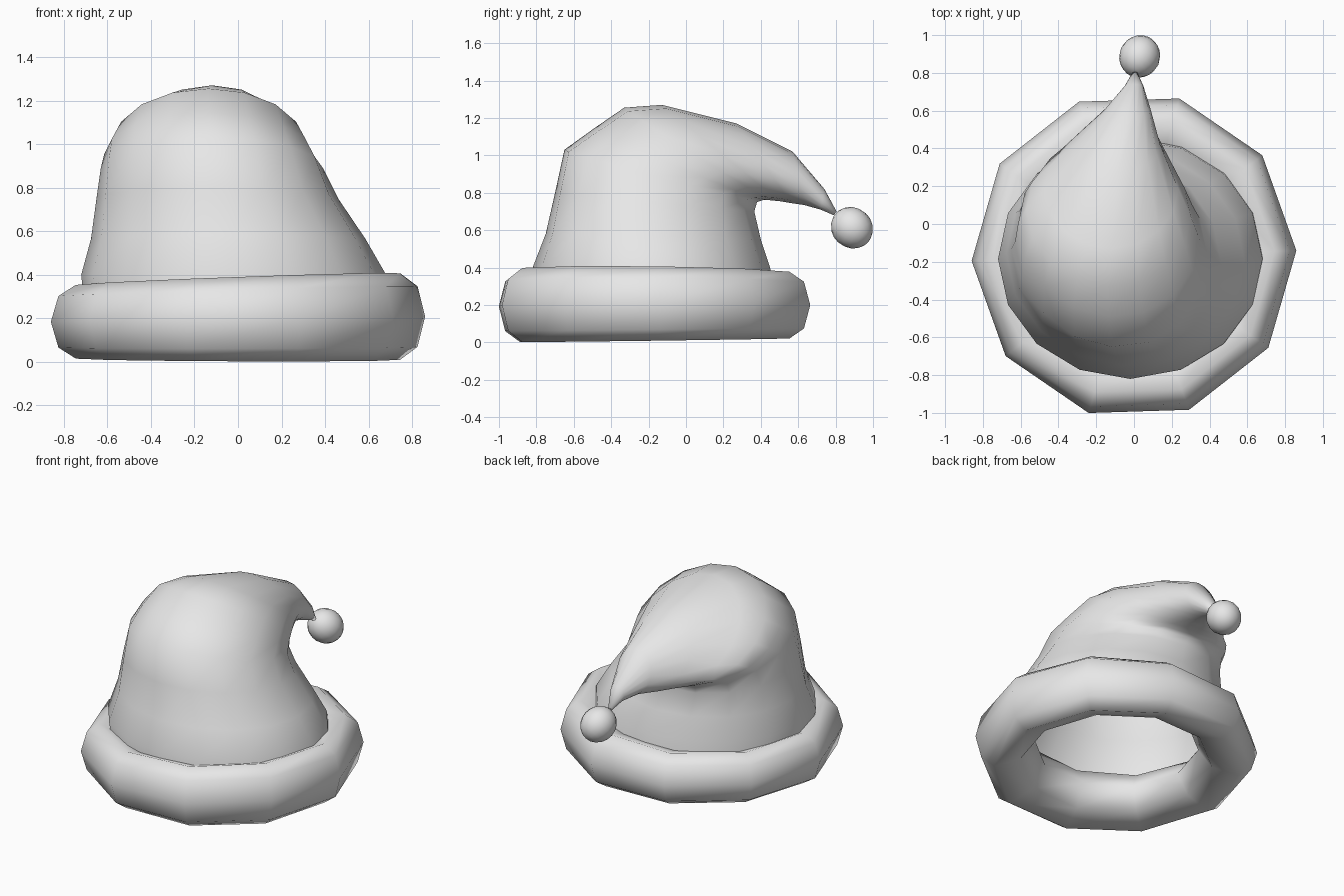
import bpy, bmesh, math
from mathutils import Matrix, Vector

cube = bpy.data.objects.get("Cube")
if cube:
    bpy.data.objects.remove(cube, do_unlink=True)

GREY = (0.8, 0.8, 0.8, 1.0)
mat = bpy.data.materials.new("light grey")
mat.use_nodes = True
mat.diffuse_color = GREY
mat.node_tree.nodes["Principled BSDF"].inputs["Base Color"].default_value = GREY


def finish(name, bm):
    """Turn a bmesh into a smooth shaded grey object."""
    bmesh.ops.recalc_face_normals(bm, faces=bm.faces)
    mesh = bpy.data.meshes.new(name)
    bm.to_mesh(mesh)
    bm.free()
    mesh.materials.append(mat)
    mesh.shade_smooth()
    obj = bpy.data.objects.new(name, mesh)
    bpy.context.collection.objects.link(obj)
    return obj


def loft(bm, rings, close=False):
    """Bridge consecutive rings of points with quads."""
    loops = [[bm.verts.new(p) for p in ring] for ring in rings]
    pairs = list(zip(loops, loops[1:]))
    if close:
        pairs.append((loops[-1], loops[0]))
    for a, b in pairs:
        n = len(a)
        for i in range(n):
            j = (i + 1) % n
            bm.faces.new((a[i], a[j], b[j], b[i]))
    return loops


# Brim: ten-sided padded ring, slightly thicker on the left
SECTION = [(0.86, 0), (0.825, 0.7), (0.745, 1), (0.585, 0.7),
           (0.50, 0), (0.585, -0.7), (0.745, -1), (0.825, -0.7)]
brim_rings = []
for i in range(10):
    a = math.radians(1.8 + 36 * i)
    ca, sa = math.cos(a), math.sin(a)
    mid = 0.196 + 0.012 * ca
    half = 0.184 + 0.015 * ca - 0.01 * sa
    brim_rings.append([(r * ca, r * sa * 1.008 - 0.168, mid + half * h)
                       for r, h in SECTION])
bm = bmesh.new()
loft(bm, brim_rings, close=True)
finish("brim", bm)

# Cap: tilted elliptical rings that bend over backwards into the tail
# (front y, front z, back y, back z, centre x, half width, skew)
CAP = [
    (-0.80, 0.20, 0.47, 0.20, 0.00, 0.70, 0.0),
    (-0.82, 0.40, 0.45, 0.40, -0.02, 0.70, 0.0),
    (-0.75, 0.58, 0.40, 0.55, -0.045, 0.63, 0.03),
    (-0.70, 0.80, 0.365, 0.70, -0.095, 0.555, 0.06),
    (-0.65, 1.03, 0.38, 0.75, -0.12, 0.51, 0.08),
    (-0.49, 1.145, 0.41, 0.76, -0.135, 0.48, 0.07),
    (-0.33, 1.255, 0.45, 0.76, -0.135, 0.435, 0.04),
    (-0.13, 1.27, 0.50, 0.755, -0.12, 0.355, 0.0),
    (0.27, 1.17, 0.56, 0.745, -0.09, 0.23, 0.0),
    (0.57, 1.02, 0.63, 0.735, -0.035, 0.125, 0.0),
    (0.74, 0.82, 0.72, 0.71, 0.00, 0.05, 0.0),
    (0.805, 0.70, 0.79, 0.68, 0.005, 0.015, 0.0),
]
cap_rings = []
for fy, fz, by, bz, cx, hw, skew in CAP:
    front, back = Vector((0, fy, fz)), Vector((0, by, bz))
    centre, arm = (front + back) / 2, (front - back) / 2
    ring = []
    for i in range(16):
        a = math.tau * i / 16
        s = math.sin(a)
        ring.append(centre + arm * math.cos(a)
                    + Vector((cx + hw * s, -skew * hw * s, 0)))
    cap_rings.append(ring)
bm = bmesh.new()
loops = loft(bm, cap_rings)
bm.faces.new(loops[-1])
finish("cap", bm)

# Bobble on the end of the tail, slightly longer along the tail
bm = bmesh.new()
bmesh.ops.create_uvsphere(bm, u_segments=16, v_segments=10, radius=0.108)
aim = Vector((0.04, 0.09, -0.08)).to_track_quat('Z', 'Y').to_matrix().to_4x4()
bm.transform(Matrix.Translation((0.03, 0.887, 0.613)) @ aim
             @ Matrix.Diagonal((1, 1, 1.08, 1)))
finish("bobble", bm)
